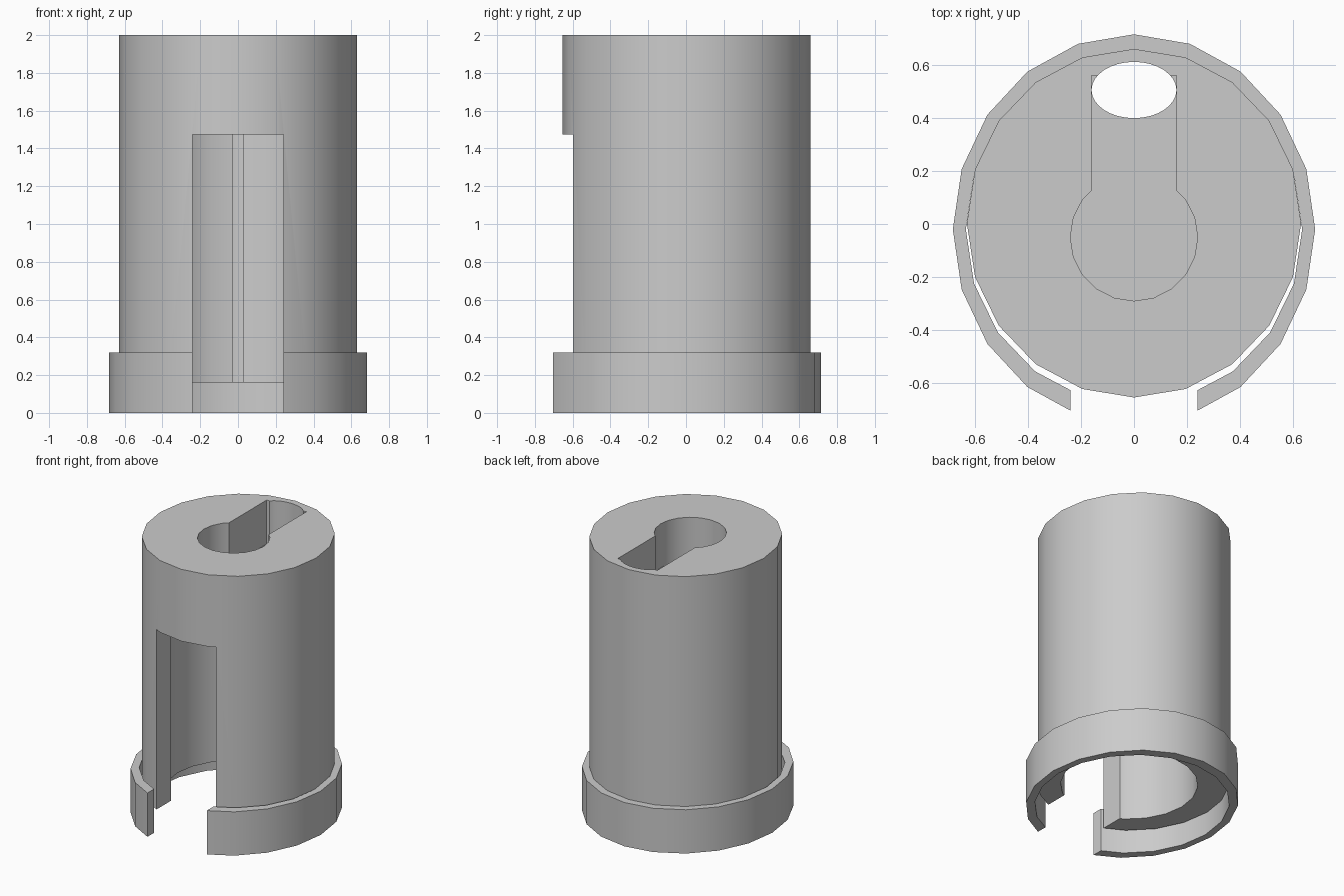
import bpy
import math

cube = bpy.data.objects.get("Cube")
if cube:
    bpy.data.objects.remove(cube, do_unlink=True)

grey = bpy.data.materials.new("plain_grey")
grey.use_nodes = True
grey.diffuse_color = (0.6, 0.6, 0.6, 1)
grey.node_tree.nodes["Principled BSDF"].inputs["Base Color"].default_value = (0.6, 0.6, 0.6, 1)


def prism(name, outline, low, high):
    """Closed solid from a flat outline, extruded between two heights."""
    n = len(outline)
    verts = [(x, y, z) for z in (low, high) for x, y in outline]
    faces = [(i, (i + 1) % n, n + (i + 1) % n, n + i) for i in range(n)]
    faces += [tuple(reversed(range(n))), tuple(range(n, 2 * n))]
    mesh = bpy.data.meshes.new(name)
    mesh.from_pydata(verts, [], faces)
    mesh.materials.append(grey)
    obj = bpy.data.objects.new(name, mesh)
    bpy.context.collection.objects.link(obj)
    return obj


def oval(cy, rx, ry, sides=20):
    angles = [math.pi / 2 + math.tau * i / sides for i in range(sides)]
    return [(rx * math.cos(a), cy + ry * math.sin(a)) for a in angles]


def box(half_width, front, back):
    return [(-half_width, front), (half_width, front), (half_width, back), (-half_width, back)]


def activate(obj):
    bpy.ops.object.select_all(action='DESELECT')
    obj.select_set(True)
    bpy.context.view_layer.objects.active = obj


def cut(obj, outline, low, high):
    cutter = prism("cutter", outline, low, high)
    cutter.hide_render = True
    mod = obj.modifiers.new("cut", 'BOOLEAN')
    mod.operation = 'DIFFERENCE'
    mod.solver = 'EXACT'
    mod.object = cutter
    activate(obj)
    bpy.ops.object.modifier_apply(modifier=mod.name)
    bpy.data.objects.remove(cutter, do_unlink=True)


def finish(obj):
    activate(obj)
    bpy.ops.object.shade_smooth_by_angle(angle=math.radians(30))


# Main sleeve with a wide bore from below and a front slot
body = prism("sleeve_body", oval(0.003, 0.63, 0.657), 0.16, 2.0)
cut(body, oval(-0.05, 0.455, 0.455), 0.0, 1.475)
cut(body, box(0.24, -0.9, -0.1), 0.0, 1.475)

# Keyhole recess in the top, with an oval channel running right through
cut(body, oval(-0.05, 0.24, 0.24), 1.68, 2.1)
cut(body, box(0.16, -0.05, 0.56), 1.68, 2.1)
cut(body, oval(0.505, 0.16, 0.106, 32), 0.0, 2.2)
finish(body)

# Split collar around the base
collar = prism("base_collar", oval(-0.02, 0.683, 0.735), 0.0, 0.32)
cut(collar, oval(-0.02, 0.634, 0.662), -0.1, 0.5)
cut(collar, box(0.24, -0.9, -0.4), -0.1, 0.5)
finish(collar)
